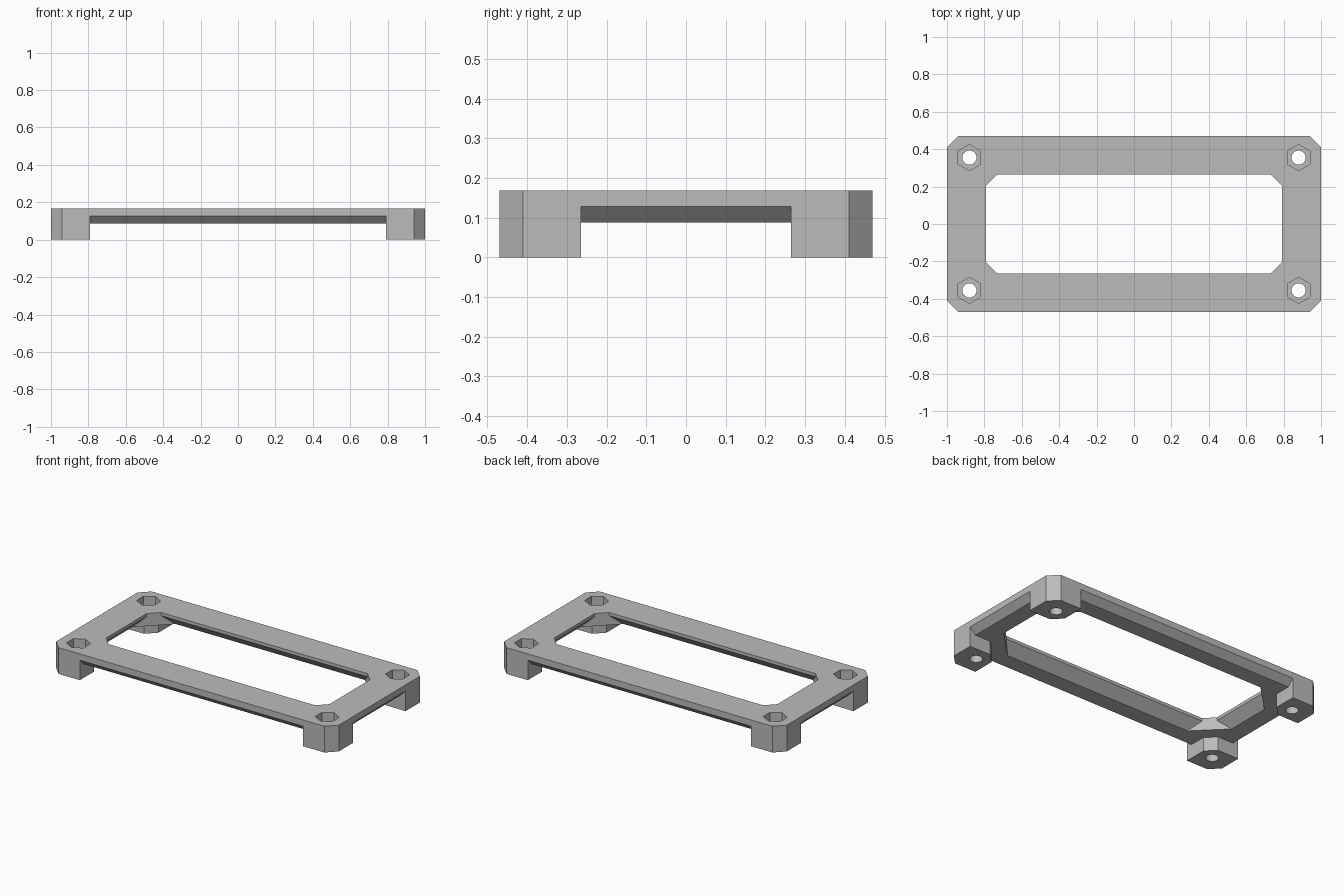
import bpy, bmesh, math

cube = bpy.data.objects.get("Cube")
if cube:
    bpy.data.objects.remove(cube, do_unlink=True)

HX, HY, TOP = 1.0, 0.47, 0.168       # outer half sizes and height
WIN_X, WIN_Y = 0.79, 0.265           # window half sizes
CHAMFER, BEVEL = 0.06, 0.04
UNDER = 0.088                        # underside of the rails
LIP = 0.02                           # upright edge of the window
SIGNS = [(1, 1), (-1, 1), (-1, -1), (1, -1)]

grey = bpy.data.materials.new("plain grey")
grey.use_nodes = True
grey.diffuse_color = (0.5, 0.5, 0.5, 1)
grey.node_tree.nodes["Principled BSDF"].inputs["Base Color"].default_value = (0.5, 0.5, 0.5, 1)


def make_object(name, bm):
    bmesh.ops.recalc_face_normals(bm, faces=bm.faces)
    mesh = bpy.data.meshes.new(name)
    bm.to_mesh(mesh)
    bm.free()
    mesh.materials.append(grey)
    obj = bpy.data.objects.new(name, mesh)
    bpy.context.collection.objects.link(obj)
    return obj


def octagon(hx, hy, c):
    """Rectangle with cut corners, counter-clockwise."""
    points = []
    for sx, sy in SIGNS:
        pair = [(sx * hx, sy * (hy - c)), (sx * (hx - c), sy * hy)]
        points += pair if sx * sy > 0 else pair[::-1]
    return points


def add_prism(bm, points, z0, z1):
    low = [bm.verts.new((x, y, z0)) for x, y in points]
    high = [bm.verts.new((x, y, z1)) for x, y in points]
    bm.faces.new(low[::-1])
    bm.faces.new(high)
    n = len(points)
    for i in range(n):
        j = (i + 1) % n
        bm.faces.new((low[i], low[j], high[j], high[i]))


def polygon(cx, cy, radius, sides):
    steps = [math.tau * i / sides + math.pi / 2 for i in range(sides)]
    return [(cx + radius * math.cos(a), cy + radius * math.sin(a)) for a in steps]


def combine(target, other, operation):
    mod = target.modifiers.new(operation.lower(), 'BOOLEAN')
    mod.operation = operation
    mod.solver = 'EXACT'
    mod.object = other
    bpy.context.view_layer.objects.active = target
    bpy.ops.object.modifier_apply(modifier=mod.name)
    bpy.data.objects.remove(other, do_unlink=True)


# Frame: section swept round; window corners stay upright while its sides flare
flare = TOP - LIP - UNDER
window = (WIN_X, WIN_Y, CHAMFER)
rings = [
    (octagon(HX, HY, CHAMFER), TOP),
    (octagon(HX, HY, CHAMFER), UNDER + BEVEL),
    (octagon(HX - BEVEL, HY - BEVEL, CHAMFER), UNDER),
    (octagon(WIN_X + flare, WIN_Y + flare, CHAMFER + 2 * flare), UNDER),
    (octagon(*window), TOP - LIP),
    (octagon(*window), TOP),
]
bm = bmesh.new()
loops = [[bm.verts.new((x, y, z)) for x, y in pts] for pts, z in rings]
for a, b in zip(loops, loops[1:] + loops[:1]):
    for i in range(8):
        j = (i + 1) % 8
        bm.faces.new((a[i], a[j], b[j], b[i]))
frame = make_object("frame", bm)

# Corner legs: squares with the inner and outer corners cut
bm = bmesh.new()
for sx, sy in SIGNS:
    outline = [(HX, WIN_Y), (HX, HY - CHAMFER), (HX - CHAMFER, HY),
               (WIN_X, HY), (WIN_X, WIN_Y + CHAMFER), (WIN_X + CHAMFER, WIN_Y)]
    add_prism(bm, [(sx * x, sy * y) for x, y in outline], 0, 0.15)
combine(frame, make_object("legs", bm), 'UNION')

# Hexagonal pockets and round bores in each corner
for name, radius, sides, floor in (("pockets", 0.07, 6, 0.09), ("bores", 0.038, 32, -0.1)):
    bm = bmesh.new()
    for sx, sy in SIGNS:
        add_prism(bm, polygon(sx * 0.88, sy * 0.355, radius, sides), floor, 0.3)
    combine(frame, make_object(name, bm), 'DIFFERENCE')

# Flat faces with smooth bores
bpy.ops.object.select_all(action='DESELECT')
frame.select_set(True)
bpy.context.view_layer.objects.active = frame
bpy.ops.object.shade_smooth_by_angle(angle=math.radians(20))
